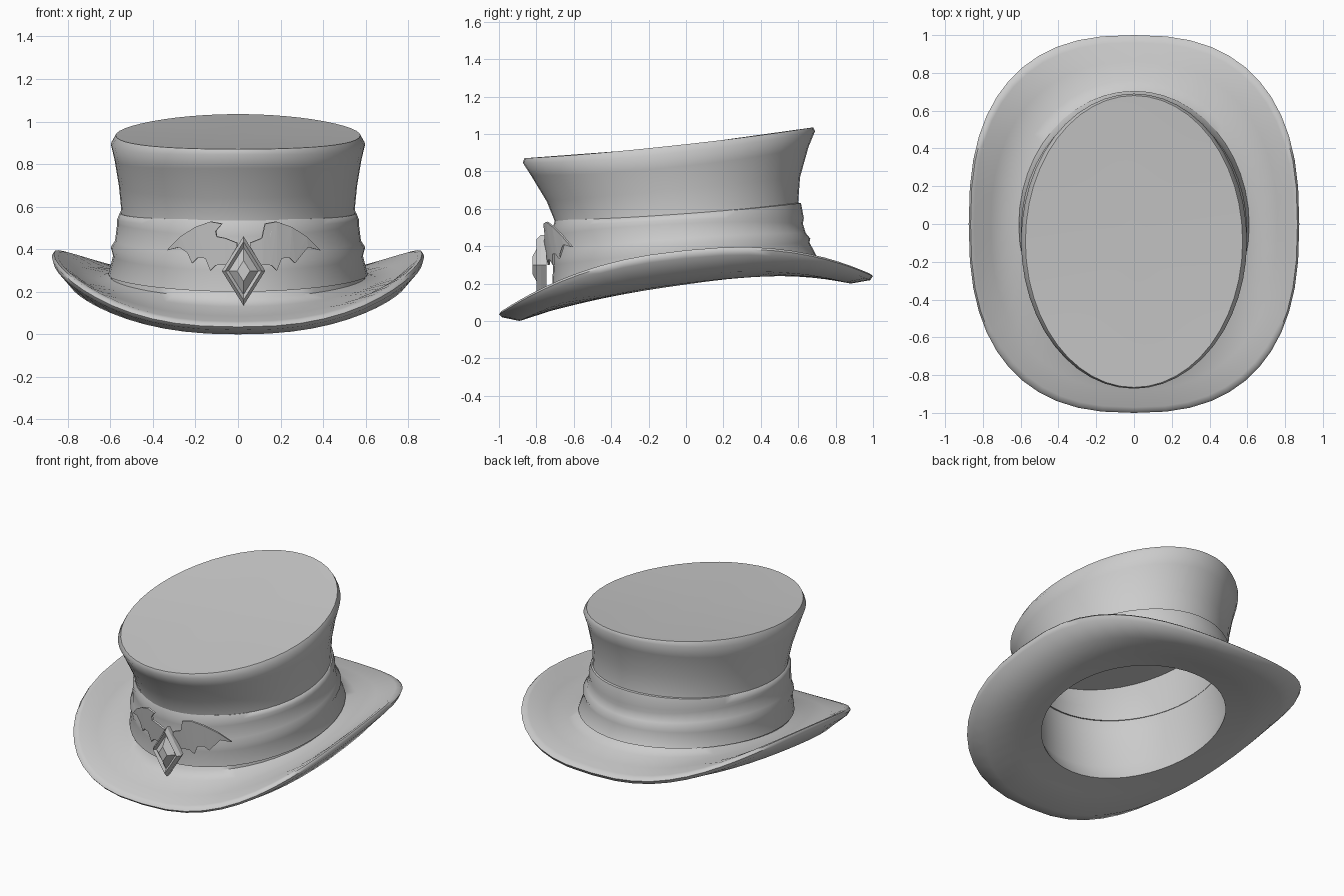
import bpy, bmesh, math
from mathutils import Vector

cube = bpy.data.objects.get("Cube")
if cube:
    bpy.data.objects.remove(cube, do_unlink=True)

felt = bpy.data.materials.new("grey felt")
felt.use_nodes = True
GREY = (0.6, 0.6, 0.6, 1)
felt.diffuse_color = GREY
felt.node_tree.nodes["Principled BSDF"].inputs["Base Color"].default_value = GREY

SEGMENTS = 48
EMBLEM_X = 0.026


def add_object(name, bm, smooth_angle=None):
    """Turn a bmesh into a named object with the felt material."""
    bmesh.ops.recalc_face_normals(bm, faces=bm.faces[:])
    mesh = bpy.data.meshes.new(name)
    bm.to_mesh(mesh)
    bm.free()
    mesh.materials.append(felt)
    obj = bpy.data.objects.new(name, mesh)
    bpy.context.collection.objects.link(obj)
    if smooth_angle:
        bpy.ops.object.select_all(action="DESELECT")
        obj.select_set(True)
        bpy.context.view_layer.objects.active = obj
        bpy.ops.object.shade_smooth_by_angle(angle=math.radians(smooth_angle))
    return obj


def signed_power(value, power):
    return math.copysign(abs(value) ** power, value)


def ring(bm, front_y, front_z, back_y, back_z, half_width, side_z):
    """Tilted oval through a front, a back and two side points."""
    squareness = 2 + 0.5 * min(1, max(0, (half_width - 0.61) / 0.25))
    middle, reach = (front_y + back_y) / 2, (back_y - front_y) / 2
    verts = []
    for i in range(SEGMENTS):
        angle = math.tau * i / SEGMENTS
        u = signed_power(math.cos(angle), 2 / squareness)
        v = signed_power(math.sin(angle), 2 / squareness)
        tilt = (back_z - front_z) / 2 * v
        sag = ((back_z + front_z) / 2 - side_z) * abs(v) ** 2.4
        verts.append(bm.verts.new((half_width * u, middle + reach * v, side_z + tilt + sag)))
    return verts


def bridge(bm, first, second):
    for i in range(len(first)):
        j = (i + 1) % len(first)
        bm.faces.new((first[i], first[j], second[j], second[i]))


def fan(bm, loop, centre):
    tip = bm.verts.new(centre)
    for i in range(len(loop)):
        bm.faces.new((loop[i], loop[(i + 1) % len(loop)], tip))


def loft(bm, sections):
    loops = [ring(bm, *section) for section in sections]
    for first, second in zip(loops, loops[1:]):
        bridge(bm, first, second)
    return loops


# Sections: front y, front z, back y, back z, half width, side z
crown_sections = [
    (-.865, .87, .68, 1.035, .575, .935),
    (-.872, .845, .69, 1.015, .598, .895),
    (-.83, .78, .655, .93, .58, .82),
    (-.745, .64, .61, .77, .56, .7),
    (-.7, .53, .6, .64, .55, .6),
    (-.69, .45, .61, .55, .555, .5),
    (-.695, .3, .655, .42, .575, .4),
    (-.7, .17, .69, .33, .6, .27),
]
brim_sections = [
    (-.76, .13, .76, .3, .66, .26),
    (-.88, .085, .86, .27, .76, .295),
    (-.97, .06, .96, .26, .845, .37),
    (-.99, .05, .985, .252, .865, .378),
    (-1, .035, 1, .24, .875, .365),
    (-.985, .02, .985, .218, .865, .335),
    (-.89, 0, .88, .2, .79, .24),
    (-.72, .055, .7, .235, .66, .2),
]
lining_sections = [
    (-.58, .09, .57, .25, .53, .195),
    (-.64, .2, .63, .35, .54, .29),
    (-.66, .45, .58, .55, .53, .5),
    (-.7, .64, .58, .75, .535, .7),
    (-.8, .8, .64, .96, .55, .87),
]
band_sections = [
    (-.715, .2, .705, .335, .61, .28),
    (-.71, .3, .66, .42, .587, .37),
    (-.715, .33, .665, .44, .598, .41),
    (-.705, .37, .64, .47, .578, .44),
    (-.71, .46, .625, .52, .568, .52),
    (-.712, .5, .63, .55, .568, .54),
    (-.7, .54, .615, .63, .556, .57),
    (-.67, .54, .58, .635, .53, .575),
]

# Hat: crown, brim and lining as one continuous shell
bm = bmesh.new()
loops = loft(bm, crown_sections + brim_sections + lining_sections)
fan(bm, loops[0], (0, -.09, .928))
fan(bm, loops[-1], (0, -.08, .86))
add_object("hat_shell", bm, 60)

# Folded cloth band around the crown
bm = bmesh.new()
loft(bm, band_sections)
add_object("cloth_band", bm, 60)

# Bat wings: flat outline bent round the crown
wing_outline = [
    (.1, .52), (.155, .53), (.225, .505), (.295, .46), (.358, .395),
    (.3, .41), (.262, .385), (.24, .335), (.215, .36), (.178, .358),
    (.155, .3), (.13, .325), (.09, .328), (.03, .3), (.03, .43),
    (.085, .452), (.125, .46), (.13, .485),
]
for name, side in (("left_wing", 1), ("right_wing", -1)):
    bm = bmesh.new()
    outline = []
    for x, z in wing_outline:
        y = -.75 + 1.1 * x * x - .15 * (z - .4)
        outline.append(bm.verts.new((EMBLEM_X + side * x, y, z)))
    face = bm.faces.new(outline)
    bmesh.ops.triangulate(bm, faces=[face])
    wing = add_object(name, bm)
    plate = wing.modifiers.new("thickness", "SOLIDIFY")
    plate.thickness = .012
    plate.offset = 0

# Diamond ornament: bevelled frame around a faceted stone
diamond_steps = [(.97, -.745), (1, -.775), (.84, -.8), (.68, -.785), (.3, -.82)]
bm = bmesh.new()
centre = Vector((EMBLEM_X, 0, .298))
loops = []
for scale, y in diamond_steps:
    corners = [(.102, 0), (0, .163), (-.102, 0), (0, -.163)]
    loops.append([bm.verts.new(centre + Vector((x * scale, y, z * scale)))
                  for x, z in corners])
for first, second in zip(loops, loops[1:]):
    bridge(bm, first, second)
bm.faces.new(loops[0])
bm.faces.new(loops[-1])
add_object("diamond_ornament", bm)
